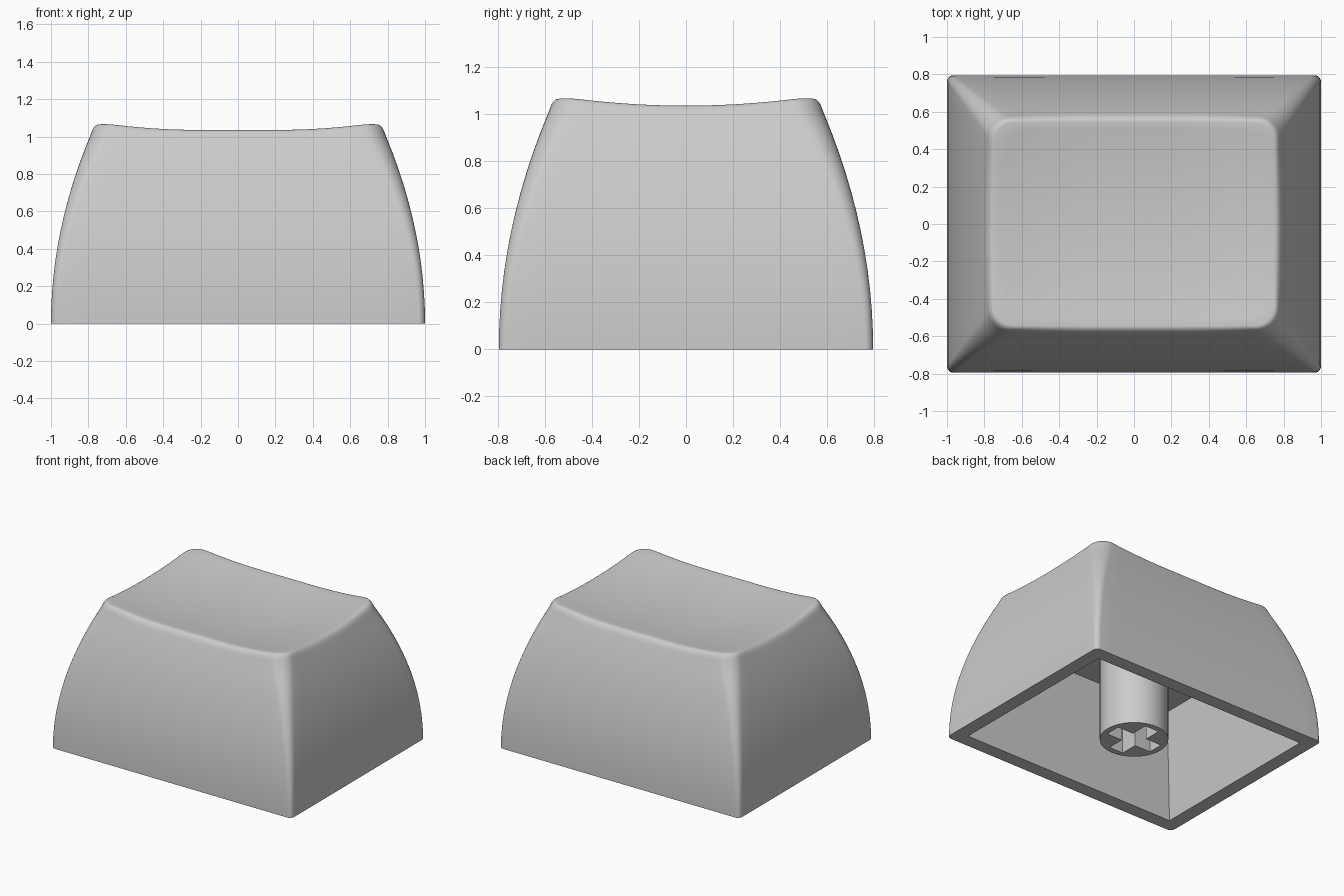
import bpy, bmesh
from math import sin, cos, pi, radians

cube = bpy.data.objects.get("Cube")
if cube:
    bpy.data.objects.remove(cube, do_unlink=True)

HALF_X, HALF_Y = 1.0, 0.795
WALL, CEILING = 0.103, 0.757

grey = bpy.data.materials.new("light grey plastic")
grey.use_nodes = True
colour = (0.6, 0.6, 0.6, 1)
grey.diffuse_color = colour
grey.node_tree.nodes["Principled BSDF"].inputs["Base Color"].default_value = colour


def outline(inset, radius, corner_steps=8, side_steps=16):
    """Rounded rectangle with evenly divided sides, counter-clockwise."""
    hx, hy = HALF_X - inset - radius, HALF_Y - inset - radius
    centres = [(hx, hy), (-hx, hy), (-hx, -hy), (hx, -hy)]
    points = []
    for k, (cx, cy) in enumerate(centres):
        for i in range(corner_steps + 1):
            a = pi / 2 * (k + i / corner_steps)
            points.append((cx + radius * cos(a), cy + radius * sin(a)))
        a = pi / 2 * (k + 1)
        nx, ny = centres[(k + 1) % 4]
        start, end = points[-1], (nx + radius * cos(a), ny + radius * sin(a))
        for i in range(1, side_steps):
            t = i / side_steps
            points.append(tuple(p + (q - p) * t for p, q in zip(start, end)))
    return points


def dish(x, y):
    """Round scoop, stretched sideways by a straight middle section."""
    x = max(abs(x) - (HALF_X - HALF_Y), 0)
    return 0.995 + 0.038 * (x * x + y * y) / 0.53 ** 2


def finish(bm, name):
    bmesh.ops.remove_doubles(bm, verts=bm.verts, dist=0.0002)
    bmesh.ops.recalc_face_normals(bm, faces=bm.faces)
    mesh = bpy.data.meshes.new(name)
    bm.to_mesh(mesh)
    bm.free()
    mesh.materials.append(grey)
    obj = bpy.data.objects.new(name, mesh)
    bpy.context.collection.objects.link(obj)
    return obj


def smooth(obj):
    bpy.ops.object.select_all(action='DESELECT')
    obj.select_set(True)
    bpy.context.view_layer.objects.active = obj
    bpy.ops.object.shade_smooth_by_angle(angle=radians(35))


# Cap shell: cavity, bottom rim, bowed sides, rounded lip and dished top
rim = outline(0.25, 0.11)
heights = [dish(x, y) for x, y in rim]
count = len(rim)

rings = [[(x, y, CEILING) for x, y in outline(WALL + 0.122, 0)],
         [(x, y, 0) for x, y in outline(WALL, 0)]]
for step in range(13):
    ring = []
    for i, h in enumerate(heights):
        z = (h - 0.045) * step / 12
        x, y = outline(0.208 * z * z, 0.035 + 0.075 * z * z)[i]
        ring.append((x, y, z))
    rings.append(ring)
lip_start = rings[-1]
for step in range(1, 7):
    t = step / 6
    ring = []
    for (sx, sy, sz), (rx, ry), h in zip(lip_start, rim, heights):
        # Quadratic curve from the side wall over onto the top
        control = (sx + (rx - sx) * 0.4, sy + (ry - sy) * 0.4, h + 0.002)
        ring.append(tuple((1 - t) ** 2 * a + 2 * t * (1 - t) * b + t * t * c
                          for a, b, c in zip((sx, sy, sz), control, (rx, ry, h))))
    rings.append(ring)
for step in range(1, 12):
    s = 1 - step / 12
    rings.append([(x * s, y * s, dish(x * s, y * s)) for x, y in rim])

bm = bmesh.new()
loops = [[bm.verts.new(p) for p in ring] for ring in rings]
for low, high in zip(loops, loops[1:]):
    for i in range(count):
        j = (i + 1) % count
        bm.faces.new((low[i], low[j], high[j], high[i]))
bm.faces.new(loops[0])
centre = bm.verts.new((0, 0, dish(0, 0)))
for i in range(count):
    bm.faces.new((loops[-1][i], loops[-1][(i + 1) % count], centre))
smooth(finish(bm, "cap_shell"))

# Stem: round post under the ceiling
bm = bmesh.new()
bmesh.ops.create_cone(bm, cap_ends=True, segments=64, radius1=0.234, radius2=0.234, depth=CEILING)
bmesh.ops.translate(bm, verts=bm.verts, vec=(0, 0, CEILING / 2))
stem = finish(bm, "stem")

# Cross-shaped socket cut into the stem
bm = bmesh.new()
arm, width = 0.19, 0.058
profile = []
for k in range(4):
    c, s = round(cos(k * pi / 2)), round(sin(k * pi / 2))
    for x, y in ((arm, -width), (arm, width), (width, width)):
        profile.append(bm.verts.new((x * c - y * s, x * s + y * c, -0.1)))
base = bm.faces.new(profile)
top = bmesh.ops.extrude_face_region(bm, geom=[base])["geom"]
bmesh.ops.translate(bm, verts=[v for v in top if isinstance(v, bmesh.types.BMVert)], vec=(0, 0, 0.55))
cutter = finish(bm, "socket_cutter")
cutter.hide_render = True

cut = stem.modifiers.new("socket", 'BOOLEAN')
cut.operation = 'DIFFERENCE'
cut.solver = 'EXACT'
cut.object = cutter
bpy.context.view_layer.objects.active = stem
bpy.ops.object.modifier_apply(modifier=cut.name)
bpy.data.objects.remove(cutter, do_unlink=True)
smooth(stem)
